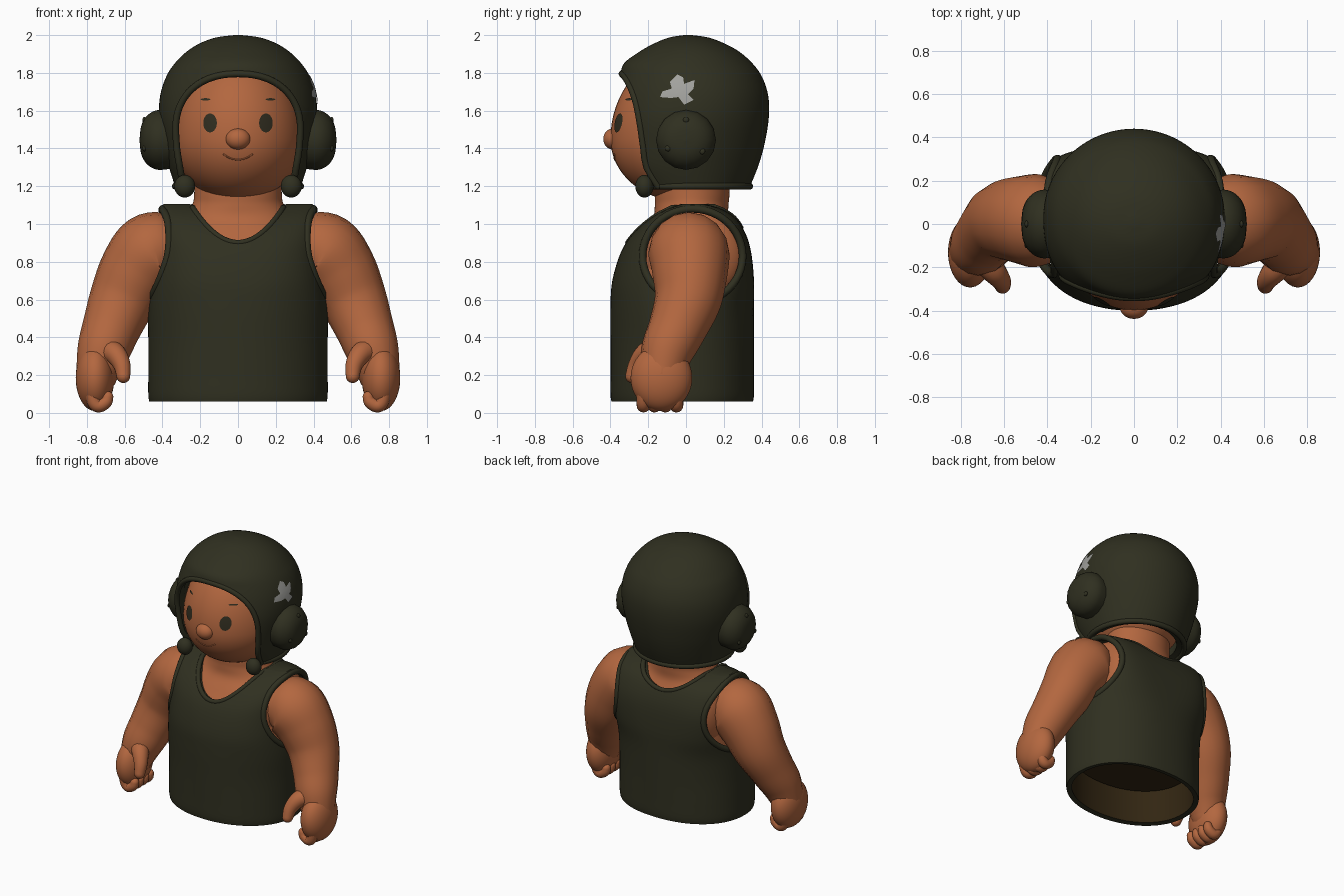
import bpy, bmesh, math
from mathutils import Vector

if "Cube" in bpy.data.objects:
    bpy.data.objects.remove(bpy.data.objects["Cube"])


def material(name, rgb):
    m = bpy.data.materials.new(name)
    m.diffuse_color = (*rgb, 1)
    m.use_nodes = True
    m.node_tree.nodes["Principled BSDF"].inputs["Base Color"].default_value = m.diffuse_color
    return m


SKIN = material("skin", (0.45, 0.135, 0.05))
OLIVE = material("dark olive", (0.029, 0.029, 0.0145))
INSIDE = material("dark brown lining", (0.032, 0.019, 0.006))
DARK = material("eye brown", (0.03, 0.026, 0.014))
GREY = material("patch grey", (0.36, 0.36, 0.34))


def add(name, data, *mats):
    o = bpy.data.objects.new(name, data)
    bpy.context.collection.objects.link(o)
    for m in mats:
        data.materials.append(m)
    return o


def activate(o):
    bpy.ops.object.select_all(action='DESELECT')
    o.select_set(True)
    bpy.context.view_layer.objects.active = o


def smooth(p, k=5):
    """Catmull-Rom resampling of tuples."""
    out = []
    for i in range(len(p) - 1):
        a, b, c, d = p[max(i - 1, 0)], p[i], p[i + 1], p[min(i + 2, len(p) - 1)]
        for j in range(k):
            t = j / k
            out.append(tuple(0.5 * (2*B + (C-A)*t + (2*A-5*B+4*C-D)*t*t + (3*B-A-3*C+D)*t**3)
                             for A, B, C, D in zip(a, b, c, d)))
    return out + [tuple(p[-1])]


def ring_at(rings, z):
    for r, s in zip(rings, rings[1:]):
        if z <= s[0]:
            t = max(0, (z - r[0]) / (s[0] - r[0]))
            return [u + (v - u) * t for u, v in zip(r, s)]
    return rings[-1]


def surf_y(rings, x, z, side):
    _, a, f, b, nf, nb = ring_at(rings, z)
    n = nb if side > 0 else nf
    k = max(0, 1 - min(1, abs(x / a)) ** n) ** (1 / n)
    return (f + b) / 2 + side * (b - f) / 2 * k


def surf_x(rings, y, z):
    _, a, f, b, nf, nb = ring_at(rings, z)
    d = (y - (f + b) / 2) / ((b - f) / 2)
    n = nb if d > 0 else nf
    return a * max(0, 1 - min(1, abs(d)) ** n) ** (1 / n)


def loft(name, rings, mats, segs=96, bottom=False):
    """Stack of superellipse rings (z, half width, front y, back y, front and back exponents)."""
    verts, faces = [], []
    for z, a, f, b, nf, nb in rings:
        for i in range(segs):
            t = 2 * math.pi * i / segs
            c, s = math.cos(t), math.sin(t)
            n = nb if s > 0 else nf
            verts.append((a * math.copysign(abs(c) ** (2 / n), c),
                          (f + b) / 2 + (b - f) / 2 * math.copysign(abs(s) ** (2 / n), s), z))
    for r in range(len(rings) - 1):
        for i in range(segs):
            j = (i + 1) % segs
            faces.append((r*segs + i, r*segs + j, (r+1)*segs + j, (r+1)*segs + i))
    faces.append(tuple(range((len(rings) - 1) * segs, len(rings) * segs)))
    if bottom:
        faces.append(tuple(reversed(range(segs))))
    me = bpy.data.meshes.new(name)
    me.from_pydata(verts, [], faces)
    o = add(name, me, *mats)
    if bottom:
        me.polygons[len(faces) - 1].material_index = 1
    return o


def shell(o, thickness):
    m = o.modifiers.new("shell", 'SOLIDIFY')
    m.thickness, m.offset, m.material_offset = thickness, -1, 1
    activate(o)
    bpy.ops.object.modifier_apply(modifier=m.name)


def cut(o, outline, lo, hi, axis):
    """Subtract a prism; outline is (x, z) along y or (y, z) along x."""
    bm = bmesh.new()
    place = (lambda u, w, v: (u, w, v)) if axis == 'y' else (lambda u, w, v: (w, u, v))
    A, B = [[bm.verts.new(place(u, w, v)) for u, v in outline] for w in (lo, hi)]
    bm.faces.new(A)
    bm.faces.new(B)
    for i in range(len(A)):
        bm.faces.new((A[i - 1], A[i], B[i], B[i - 1]))
    bmesh.ops.recalc_face_normals(bm, faces=bm.faces)
    me = bpy.data.meshes.new("cutter")
    bm.to_mesh(me)
    c = add("cutter", me)
    c.hide_render = True
    m = o.modifiers.new("cut", 'BOOLEAN')
    m.operation, m.object, m.solver = 'DIFFERENCE', c, 'EXACT'
    activate(o)
    bpy.ops.object.modifier_apply(modifier=m.name)
    bpy.data.objects.remove(c)


def tube(name, pts, mat, k=5, cyclic=False, rounded=True):
    """Round tube through (x, y, z, radius) points."""
    p = smooth(pts, k) if k > 1 else list(pts)
    if rounded and not cyclic:
        for end, prev in ((0, 1), (-1, -2)):
            e, r = Vector(p[end][:3]), p[end][3]
            d = (e - Vector(p[prev][:3])).normalized()
            tip = [(*(e + d * r * f), r * math.sqrt(1 - f * f)) for f in (0.3, 0.6, 0.85, 0.96, 0.999)]
            p = tip[::-1] + p if end == 0 else p + tip
    cu = bpy.data.curves.new(name, 'CURVE')
    cu.dimensions, cu.bevel_depth, cu.bevel_resolution, cu.use_fill_caps = '3D', 1, 6, True
    s = cu.splines.new('POLY')
    s.points.add(len(p) - 1)
    for q, (x, y, z, r) in zip(s.points, p):
        q.co, q.radius = (x, y, z, 1), r
    s.use_cyclic_u = cyclic
    o = add(name, cu, mat)
    activate(o)
    bpy.ops.object.convert(target='MESH')


def ball(name, c, r, mat, lower=None):
    bm = bmesh.new()
    bmesh.ops.create_uvsphere(bm, u_segments=48, v_segments=32, radius=1)
    for v in bm.verts:
        rz = lower if lower and v.co.z < 0 else r[2]
        v.co = (c[0] + v.co.x * r[0], c[1] + v.co.y * r[1], c[2] + v.co.z * rz)
    me = bpy.data.meshes.new(name)
    bm.to_mesh(me)
    return add(name, me, mat)


def plate(name, outline, mid, place, out, mat):
    """Thin patch that follows a surface given by place(u, v)."""
    bm = bmesh.new()
    rows = [[bm.verts.new(place(mid[0] + (u - mid[0]) * s, mid[1] + (v - mid[1]) * s))
             for u, v in outline] for s in (1, 0.66, 0.33)]
    tip = bm.verts.new(place(*mid))
    for i in range(len(outline)):
        for a, b in zip(rows, rows[1:]):
            bm.faces.new((a[i - 1], a[i], b[i], b[i - 1]))
        bm.faces.new((rows[2][i - 1], rows[2][i], tip))
    bm.normal_update()
    for f in bm.faces:
        if f.normal.dot(Vector(out)) < 0:
            f.normal_flip()
    me = bpy.data.meshes.new(name)
    bm.to_mesh(me)
    add(name, me, mat)


def ellipse(cu, cv, ru, rv, n=32):
    return [(cu + ru * math.cos(2*math.pi*i/n), cv + rv * math.sin(2*math.pi*i/n)) for i in range(n)]


# Vest: hollow shell with neck and arm openings
vest_rings = smooth([(.06, .47, -.395, .355, 2.1, 2.2), (.1, .475, -.40, .36, 2.1, 2.2), (.2, .475, -.40, .36, 2.1, 2.2),
                     (.38, .475, -.40, .36, 2.1, 2.2), (.56, .475, -.40, .36, 2.2, 2.4), (.7, .46, -.39, .36, 2.4, 3.2),
                     (.85, .44, -.345, .345, 2.7, 4.2), (.95, .43, -.28, .315, 3.2, 4.5),
                     (1.03, .42, -.19, .265, 3.8, 4.5), (1.08, .41, -.10, .19, 4, 4), (1.105, .395, -.03, .11, 4, 4)])
vest = loft("vest", vest_rings, (OLIVE, INSIDE))
shell(vest, 0.035)
xs = [-.27 + .54 * i / 30 for i in range(31)]
for z0, lo, hi in ((.90, -.7, .04), (.98, .0399, .7)):
    line = [(x, z0 + (1.1 - z0) * (x / .25) ** 2) for x in xs]
    cut(vest, line + [(.27, 1.3), (-.27, 1.3)], lo, hi, 'y')
hole = ellipse(.035, .83, .265, .25, 48)
cut(vest, hole, .3, .7, 'x')
cut(vest, hole, -.7, -.3, 'x')

# Vest hems
xs = [-.24 + .48 * i / 24 for i in range(25)]
front = [(x, surf_y(vest_rings, x, .9 + .2*(x/.25)**2, -1) + .012, .9 + .2*(x/.25)**2, .016) for x in xs]
back = [(x, surf_y(vest_rings, x, .98 + .12*(x/.25)**2, 1) - .012, .98 + .12*(x/.25)**2, .016) for x in xs]
tube("neck_hem", front + back[::-1], OLIVE, k=1, cyclic=True)
for s in (-1, 1):
    tube("armhole_hem", [(s * (surf_x(vest_rings, y, z) - .01), y, z, .02) for y, z in hole],
         OLIVE, k=1, cyclic=True)

# Torso and neck under the vest
loft("torso", smooth([(.3, .42, -.35, .31, 2.1, 2.2), (.42, .42, -.35, .31, 2.1, 2.2), (.56, .42, -.35, .31, 2.2, 2.4),
                      (.7, .405, -.34, .31, 2.4, 3), (.85, .385, -.295, .295, 2.6, 3.6),
                      (.95, .355, -.23, .26, 2.5, 3), (1.03, .29, -.175, .225, 2.2, 2.2),
                      (1.1, .243, -.165, .225, 2, 2), (1.16, .232, -.165, .23, 2, 2), (1.28, .23, -.16, .23, 2, 2)]),
     (SKIN, INSIDE), bottom=True)

# Arms and hands
for s, side in ((-1, "left"), (1, "right")):
    def limb(name, pts, k=5):
        tube(side + "_" + name, [(s * x, y, z, r) for x, y, z, r in pts], SKIN, k)
    ball(side + "_shoulder", (s * .31, .035, .83), (.105, .262, .245), SKIN)
    limb("arm", [(.37, .01, .865, .19), (.455, .015, .845, .215), (.54, .02, .74, .2), (.61, .01, .6, .178),
                 (.67, -.045, .45, .155), (.712, -.098, .33, .14), (.747, -.125, .21, .112)], 6)
    ball(side + "_palm", (s * .757, -.13, .185), (.102, .163, .175), SKIN)
    limb("thumb", [(.70, -.15, .33, .07), (.65, -.215, .312, .058), (.615, -.26, .255, .046),
                   (.607, -.285, .195, .037)])
    for i in range(4):
        y = -.225 + .058 * i
        limb("finger_%d" % (i + 1), [(.775, y, .11, .038), (.76, y, .055, .037), (.735, y, .038, .036),
                                     (.70, y, .058, .034), (.69, y, .085, .03)])

# Head and face
ball("head", (0, -.02, 1.45), (.345, .38, .45), SKIN, lower=.33)
ball("nose", (0, -.385, 1.45), (.065, .053, .056), SKIN)


def face(x, z, off=.005):
    rz = .45 if z > 1.45 else .33
    return (x, -.02 - .38 * math.sqrt(1 - (x / .345) ** 2 - ((z - 1.45) / rz) ** 2) - off, z)


for s in (-1, 1):
    plate("eye", ellipse(s * .148, 1.535, .036, .05), (s * .148, 1.535), face, (0, -1, 0), DARK)
    plate("eyebrow", ellipse(s * .172, 1.66, .026, .006), (s * .172, 1.66), face, (0, -1, 0), DARK)
tube("mouth", [(*face(x, 1.34 + 5 * x * x, 0), .004) for x in [-.075 + .015 * i for i in range(11)]], SKIN, k=1)

# Helmet: hollow shell with a face opening
helm_rings = smooth([(1.19, .33, -.295, .335, 2.2, 2), (1.3, .365, -.36, .38, 2.3, 2), (1.42, .395, -.378, .415, 2.3, 2),
                     (1.56, .418, -.38, .438, 2.3, 2), (1.68, .412, -.37, .435, 2.2, 2),
                     (1.78, .38, -.35, .402, 2.1, 2), (1.85, .335, -.328, .352, 2, 2), (1.91, .275, -.25, .285, 2, 2),
                     (1.955, .205, -.17, .205, 2, 2), (1.987, .118, -.09, .12, 2, 2), (2.0, .02, -.01, .03, 2, 2)])
helmet = loft("helmet", helm_rings, (OLIVE, OLIVE))
shell(helmet, 0.055)
arch = [(.29, 1.2), (.308, 1.3), (.324, 1.4)]
arch += [(.33 * math.cos(t) ** .9, 1.5 + .295 * math.sin(t) ** .9) for t in [math.pi / 2 * i / 16 for i in range(16)]]
arch = arch + [(0, 1.795)] + [(-x, z) for x, z in arch[::-1]]
cut(helmet, [(.28, 1.1)] + arch + [(-.28, 1.1)], -.8, 0, 'y')
tube("face_opening_rim", [(x, surf_y(helm_rings, x, z, -1) + .008, z, .018) for x, z in arch], OLIVE, k=2)
a0 = math.radians(-38)
tube("helmet_bottom_rim", [(.332 * math.cos(t), .022 + .315 * math.sin(t), 1.2, .018)
                           for t in [a0 + (math.pi - 2 * a0) * i / 48 for i in range(49)]], OLIVE, k=1)

# Ear cups with studs, and strap knobs
for s in (-1, 1):
    cup = [(.33, .148), (.39, .157), (.43, .157), (.465, .142), (.495, .112), (.514, .068), (.521, .005)]
    tube("ear_cup", [(s * x, 0, 1.445, r) for x, r in cup], OLIVE, k=4, rounded=False)
    for deg in (90, 205, 325):
        t = math.radians(deg)
        ball("ear_cup_stud", (s * .496, .105 * math.cos(t), 1.445 + .105 * math.sin(t)), (.01, .016, .016), OLIVE)
    ball("strap_knob", (s * .282, -.22, 1.2), (.055, .048, .06), OLIVE)

# Worn grey patch on one side of the helmet
patch = [(-.137, 1.67), (-.125, 1.70), (-.075, 1.715), (-.085, 1.75), (-.045, 1.79), (-.015, 1.775), (-.01, 1.74),
         (.045, 1.76), (.04, 1.715), (.01, 1.685), (.04, 1.655), (-.01, 1.63), (-.04, 1.67), (-.08, 1.665)]
plate("helmet_patch", patch, (-.03, 1.705),
      lambda y, z: (surf_x(helm_rings, y, z) + .006, y, z + .002), (1, 0, 0), GREY)

# Smooth shading with crisp edges
bpy.ops.object.select_all(action='SELECT')
bpy.ops.object.shade_smooth_by_angle(angle=math.radians(40))
